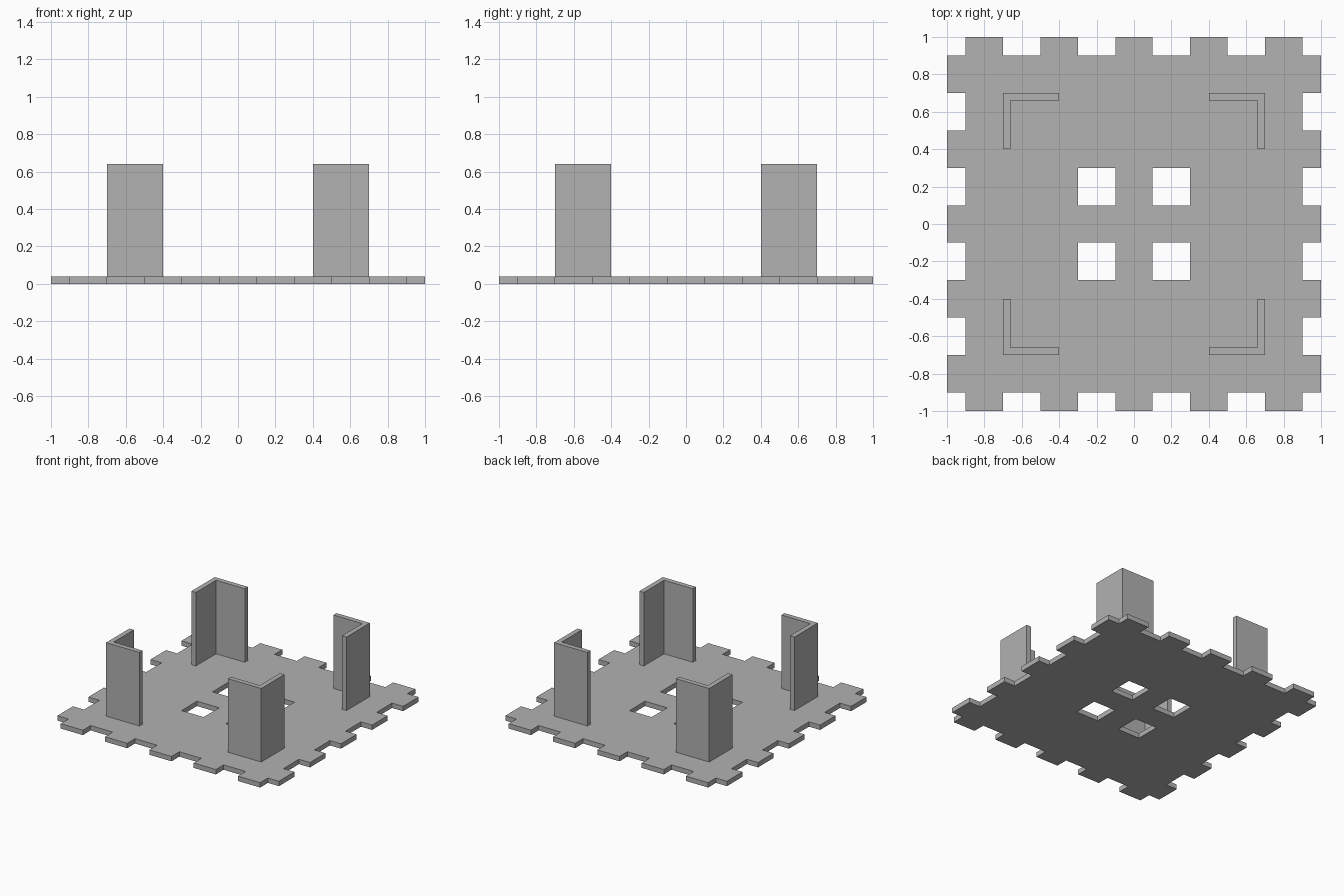
import bpy
import bmesh
from mathutils import Matrix, Vector

cube = bpy.data.objects.get("Cube")
if cube:
    bpy.data.objects.remove(cube, do_unlink=True)

GREY = (0.445, 0.445, 0.445, 1.0)
grey = bpy.data.materials.new("plain grey")
grey.use_nodes = True
grey.diffuse_color = GREY
grey.node_tree.nodes["Principled BSDF"].inputs["Base Color"].default_value = GREY

THICK = 0.04
WALL_HEIGHT = 0.6


def quarter_turn(points, turns):
    """Rotate 2D points about the centre by exact quarter turns."""
    for _ in range(turns):
        points = [(-y, x) for x, y in points]
    return points


def slab(name, loops, base, height):
    """Fill closed outlines (inner loops become holes) and thicken upwards."""
    bm = bmesh.new()
    for loop in loops:
        verts = [bm.verts.new((x, y, base)) for x, y in loop]
        for a, b in zip(verts, verts[1:] + verts[:1]):
            bm.edges.new((a, b))
    bmesh.ops.triangle_fill(bm, edges=bm.edges[:], use_beauty=True, normal=Vector((0, 0, 1)))
    for face in bm.faces:
        face.normal_update()
        if face.normal.z < 0:
            face.normal_flip()
    mesh = bpy.data.meshes.new(name)
    bm.to_mesh(mesh)
    bm.free()
    mesh.materials.append(grey)
    obj = bpy.data.objects.new(name, mesh)
    bpy.context.collection.objects.link(obj)
    solid = obj.modifiers.new("thickness", "SOLIDIFY")
    solid.thickness = height
    solid.offset = 1
    return obj


# Base plate: one toothed side, repeated by quarter turns
side = []
for i in range(5):
    x = -0.9 + 0.4 * i
    side += [(x, -0.9), (x, -1), (x + 0.2, -1), (x + 0.2, -0.9)]
side.pop()  # the next side starts at this corner
outline = [p for t in range(4) for p in quarter_turn(side, t)]

# Four square openings around the centre
hole = [(0.1, 0.1), (0.3, 0.1), (0.3, 0.3), (0.1, 0.3)]
holes = [quarter_turn(hole, t) for t in range(4)]
slab("base_plate", [outline] + holes, 0, THICK)

# L-shaped corner walls
inner, outer, end = 0.7 - THICK, 0.7, 0.4
angle = [(outer, end), (outer, outer), (end, outer),
         (end, inner), (inner, inner), (inner, end)]
for t, place in enumerate(("back_left", "back_right", "front_right", "front_left")):
    slab(place + "_corner_wall", [quarter_turn(angle, t)], THICK, WALL_HEIGHT)
